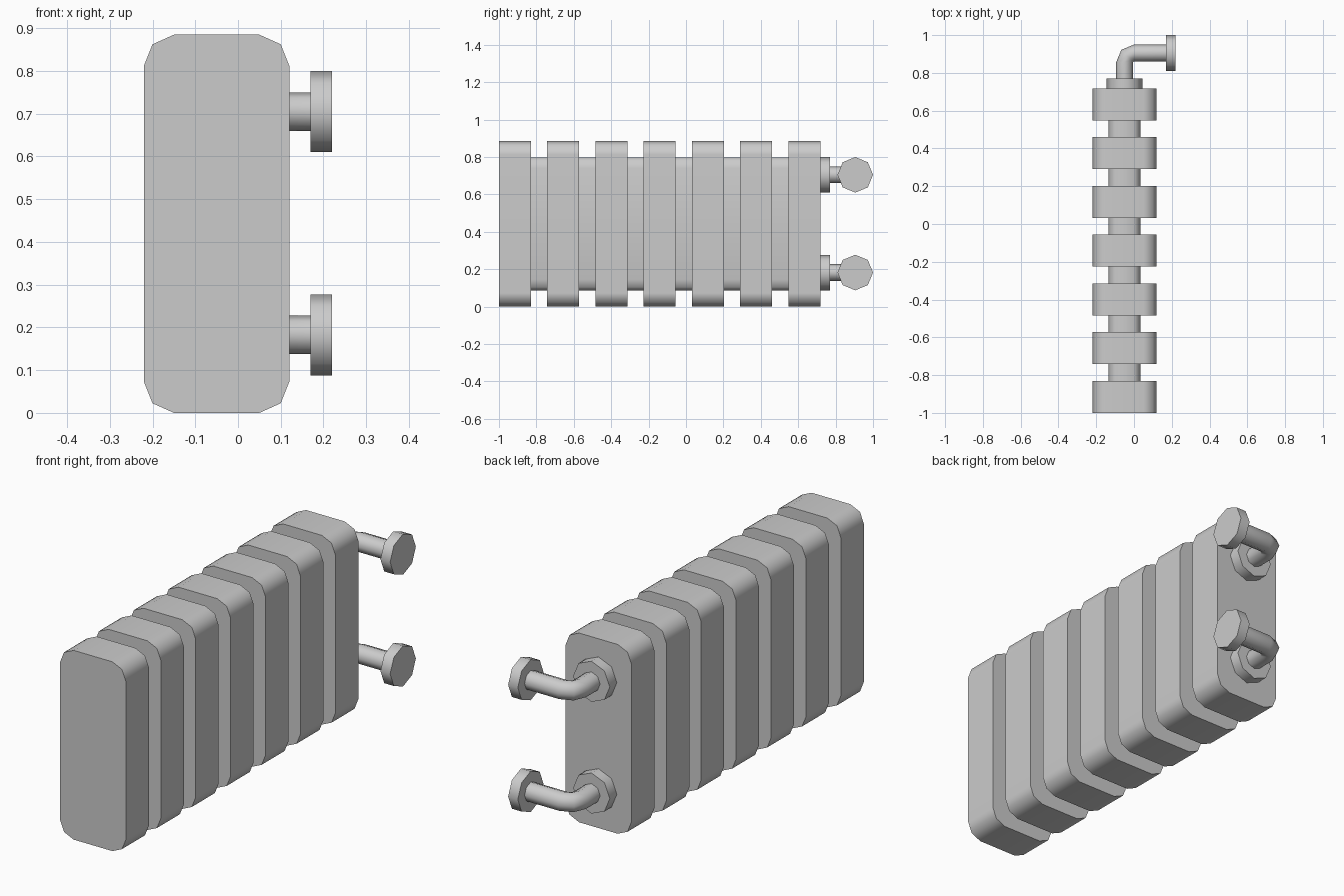
import bpy
import bmesh
import math
from mathutils import Vector

cube = bpy.data.objects.get("Cube")
if cube:
    bpy.data.objects.remove(cube, do_unlink=True)

grey = bpy.data.materials.new("painted_grey")
grey.use_nodes = True
grey.diffuse_color = (0.6, 0.6, 0.6, 1)
grey.node_tree.nodes["Principled BSDF"].inputs["Base Color"].default_value = (0.6, 0.6, 0.6, 1)

MID_X, MID_Z = -0.05, 0.4425


def loft(name, rings, weighted=False):
    """Skin a list of matching point rings and cap both ends."""
    bm = bmesh.new()
    loops = [[bm.verts.new(p) for p in ring] for ring in rings]
    for a, b in zip(loops, loops[1:]):
        for i in range(len(a)):
            j = (i + 1) % len(a)
            bm.faces.new((a[i], a[j], b[j], b[i]))
    bm.faces.new(loops[0])
    bm.faces.new(loops[-1])
    bmesh.ops.recalc_face_normals(bm, faces=bm.faces)
    mesh = bpy.data.meshes.new(name)
    bm.to_mesh(mesh)
    bm.free()
    mesh.materials.append(grey)
    obj = bpy.data.objects.new(name, mesh)
    bpy.context.collection.objects.link(obj)
    bpy.ops.object.select_all(action='DESELECT')
    obj.select_set(True)
    bpy.context.view_layer.objects.active = obj
    bpy.ops.object.shade_smooth_by_angle(angle=math.radians(60))
    if weighted:
        obj.modifiers.new("flat_sides", 'WEIGHTED_NORMAL').keep_sharp = True
    return obj


def body_ring(y, sx=1.0, sz=1.0):
    """Rounded upright rectangle, mirrored from one corner."""
    corner = [(0.17, 0.37), (0.15, 0.42), (0.10, MID_Z)]
    pts = corner + [(-x, z) for x, z in reversed(corner)]
    pts += [(-x, -z) for x, z in pts]
    return [(MID_X + x * sx, y, MID_Z + z * sz) for x, z in pts]


def circle(center, side, radius):
    """Octagon spanned by a horizontal direction and the vertical."""
    turns = [math.tau * i / 8 for i in range(8)]
    up = Vector((0, 0, 1))
    return [Vector(center) + radius * (math.cos(t) * Vector(side) + math.sin(t) * up)
            for t in turns]


# Radiator sections with slim links between them
COUNT, DEPTH, PITCH = 7, 0.17, 0.258
for n in range(COUNT):
    y = -1 + n * PITCH
    loft(f"section_{n + 1}", [body_ring(y), body_ring(y + DEPTH)], True)
    if n < COUNT - 1:
        loft(f"link_{n + 1}", [body_ring(y + DEPTH, 0.5, 0.805),
                               body_ring(y + PITCH, 0.5, 0.805)])

# Pipes: wall collar, elbow and end flange
BACK = -1 + (COUNT - 1) * PITCH + DEPTH
X_DIR, Y_DIR = (-1, 0, 0), (0, 1, 0)
for label, z in (("lower", 0.1825), ("upper", 0.705)):
    loft(label + "_collar", [circle((MID_X, y, z), X_DIR, 0.095) for y in (BACK, 0.77)])
    rings = [circle((MID_X, 0.75, z), X_DIR, 0.045)]
    for deg in (180, 135, 90):
        a = math.radians(deg)
        side = Vector((math.cos(a), math.sin(a), 0))
        rings.append(circle(Vector((0, 0.855, z)) + side * 0.05, side, 0.045))
    rings.append(circle((0.18, 0.905, z), Y_DIR, 0.045))
    loft(label + "_pipe", rings)
    loft(label + "_flange", [circle((x, 0.905, z), Y_DIR, 0.095) for x in (0.17, 0.22)])
